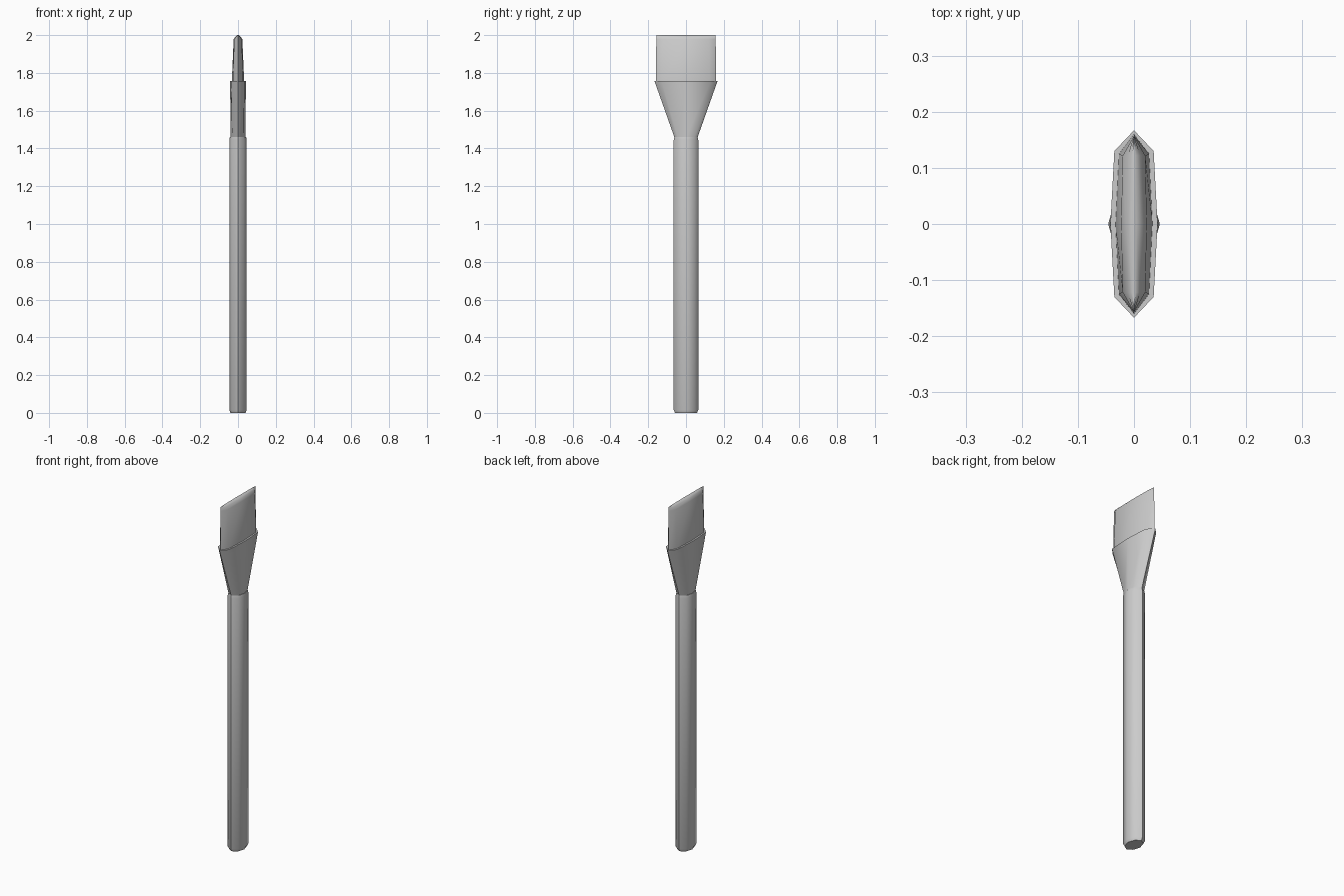
import bpy
import bmesh
import math

cube = bpy.data.objects.get("Cube")
if cube:
    bpy.data.objects.remove(cube, do_unlink=True)

grey = bpy.data.materials.new("plain_grey")
grey.use_nodes = True
grey.diffuse_color = (0.6, 0.6, 0.6, 1)
grey.node_tree.nodes["Principled BSDF"].inputs["Base Color"].default_value = (0.6, 0.6, 0.6, 1)


def loft(name, rings):
    """Eight-sided loft; each ring is (z, side x, corner x, corner y, end y)."""
    bm = bmesh.new()
    loops = []
    for z, sx, cx, cy, ey in rings:
        outline = [(sx, 0), (cx, cy), (0, ey), (-cx, cy),
                   (-sx, 0), (-cx, -cy), (0, -ey), (cx, -cy)]
        loops.append([bm.verts.new((x, y, z)) for x, y in outline])
    for low, high in zip(loops, loops[1:]):
        for i in range(8):
            j = (i + 1) % 8
            bm.faces.new((low[i], low[j], high[j], high[i]))
    bm.faces.new(loops[0][::-1])
    bm.faces.new(loops[-1])
    # Ridged ends collapse into a line
    bmesh.ops.remove_doubles(bm, verts=bm.verts, dist=0.0005)
    bmesh.ops.recalc_face_normals(bm, faces=bm.faces)
    mesh = bpy.data.meshes.new(name)
    bm.to_mesh(mesh)
    bm.free()
    mesh.materials.append(grey)
    obj = bpy.data.objects.new(name, mesh)
    bpy.context.collection.objects.link(obj)
    bpy.ops.object.select_all(action="DESELECT")
    obj.select_set(True)
    bpy.context.view_layer.objects.active = obj
    bpy.ops.object.shade_smooth_by_angle(angle=math.radians(50))
    return obj


# Oval handle with softened ends
loft("handle", [
    (0.0, 0.040, 0.028, 0.040, 0.058),
    (0.015, 0.046, 0.033, 0.046, 0.065),
    (1.445, 0.046, 0.033, 0.046, 0.065),
    (1.46, 0.043, 0.031, 0.043, 0.062),
])

# Flared collar that holds the bristles
loft("ferrule", [
    (1.455, 0.039, 0.030, 0.042, 0.060),
    (1.757, 0.042, 0.035, 0.130, 0.167),
])

# Flat bristle block with a ridged tip
loft("bristles", [
    (1.75, 0.033, 0.027, 0.125, 0.160),
    (1.978, 0.023, 0.020, 0.122, 0.157),
    (1.992, 0.014, 0.011, 0.122, 0.157),
    (2.0, 0.004, 0.003, 0.122, 0.157),
])
